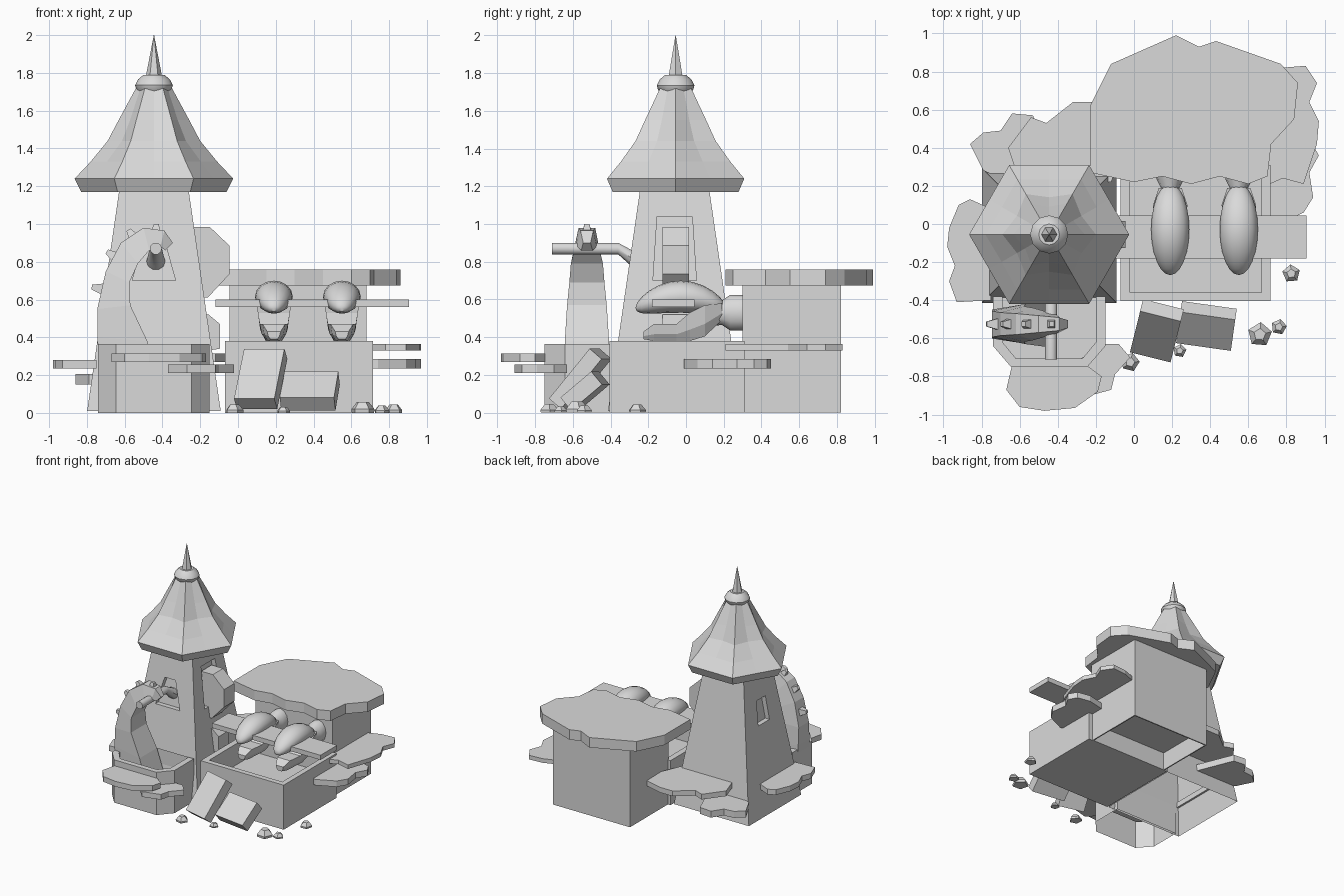
import bpy, bmesh, math, random
from mathutils import Vector, Matrix, Euler

if "Cube" in bpy.data.objects:
    bpy.data.objects.remove(bpy.data.objects["Cube"])

random.seed(4)
stone = bpy.data.materials.new("plain_grey")
stone.diffuse_color = (0.7, 0.7, 0.7, 1)
stone.use_nodes = True
stone.node_tree.nodes["Principled BSDF"].inputs["Base Color"].default_value = stone.diffuse_color


def finish(name, bm, smooth=False):
    bmesh.ops.recalc_face_normals(bm, faces=bm.faces)
    me = bpy.data.meshes.new(name)
    bm.to_mesh(me)
    bm.free()
    me.materials.append(stone)
    ob = bpy.data.objects.new(name, me)
    bpy.context.collection.objects.link(ob)
    if smooth:
        bpy.ops.object.select_all(action='DESELECT')
        ob.select_set(True)
        bpy.context.view_layer.objects.active = ob
        bpy.ops.object.shade_smooth_by_angle(angle=math.radians(40))
    return ob


def loft(name, rings, cap_start=True, cap_end=True, smooth=False):
    """Skin a series of closed rings that have equal point counts."""
    bm = bmesh.new()
    vs = [[bm.verts.new(p) for p in r] for r in rings]
    n = len(rings[0])
    for a, b in zip(vs, vs[1:]):
        for i in range(n):
            j = (i + 1) % n
            bm.faces.new((a[i], a[j], b[j], b[i]))
    if cap_start:
        bm.faces.new(vs[0])
    if cap_end:
        bm.faces.new(vs[-1])
    return finish(name, bm, smooth)


def at_z(outline, z):
    return [(x, y, z) for x, y in outline]


def prism(name, outline, z0, z1):
    return loft(name, [at_z(outline, z0), at_z(outline, z1)])


def rect(x0, x1, y0, y1):
    return [(x0, y0), (x1, y0), (x1, y1), (x0, y1)]


def box(name, size, loc, rot=(0, 0, 0)):
    bm = bmesh.new()
    m = Matrix.Translation(loc) @ Euler(rot).to_matrix().to_4x4() @ Matrix.Diagonal((*size, 1))
    bmesh.ops.create_cube(bm, size=1, matrix=m)
    return finish(name, bm)


def basin(name, outer, inner, top, floor, bottom):
    loft(name, [at_z(outer, 0), at_z(outer, top), at_z(inner, top), at_z(inner, floor)], cap_start=bottom)


def circle(center, r, n, axis='z', squash=1):
    x, y, z = center
    out = []
    for i in range(n):
        a = math.tau * i / n
        c, s = r * squash * math.cos(a), r * math.sin(a)
        out.append((x + c, y + s, z) if axis == 'z' else (x + c, y, z + s))
    return out


# Hollow tower with three recessed windows
TX, TY = -0.445, -0.06


def half(z):
    return 0.355 - 0.17 * z / 1.17


tower = loft("tower", [at_z(rect(TX - half(z), TX + half(z), TY - half(z), TY + half(z)), z)
                       for z in (0.01, 1.2)])
cutters = []
for angle, z0, w0, z1, w1 in ((-90, 0.7, 0.115, 0.93, 0.05), (0, 0.7, 0.115, 1.04, 0.093),
                              (180, 0.73, 0.075, 0.93, 0.06)):
    rings = []
    for z, w in ((z0, w0), (z1, w1)):
        d = half(z)
        turn = Matrix.Rotation(math.radians(angle), 3, 'Z')
        pts = [turn @ Vector((o, u, z)) for o, u in rect(d - 0.04, d + 0.1, -w, w)]
        rings.append([(p.x + TX, p.y + TY, z) for p in pts])
    cutters.append(loft("window_cutter", rings))
    mod = tower.modifiers.new("window", 'BOOLEAN')
    mod.operation = 'DIFFERENCE'
    mod.object = cutters[-1]
bpy.context.view_layer.update()
cut = bpy.data.meshes.new_from_object(tower.evaluated_get(bpy.context.evaluated_depsgraph_get()))
tower.modifiers.clear()
tower.data = cut
for c in cutters:
    bpy.data.objects.remove(c)
bm = bmesh.new()
bm.from_mesh(cut)
low = [f for f in bm.faces if f.calc_center_median().z < 0.05]
bmesh.ops.delete(bm, geom=low, context='FACES')
bm.to_mesh(cut)
bm.free()

# Flared roof: six ridges with hollowed panels between them
rings = []
for z, r, dent in ((1.17, 0.385, 1), (1.24, 0.42, 1), (1.33, 0.335, 0.99), (1.44, 0.245, 0.92),
                   (1.55, 0.187, 0.9), (1.72, 0.095, 1)):
    ring = []
    for i in range(12):
        rr = r if i % 2 == 0 else r * 0.866 * dent
        a = math.tau * i / 12
        ring.append((TX + rr * math.cos(a), TY + 0.005 + rr * math.sin(a), z))
    rings.append(ring)
loft("tower_roof", rings)
loft("roof_collar", [circle((TX, TY + 0.005, z), r, 12) for z, r in
     ((1.69, 0.075), (1.71, 0.093), (1.735, 0.1), (1.765, 0.085), (1.79, 0.055))], smooth=True)
loft("roof_spike", [circle((TX, TY + 0.005, z), r, 6) for z, r in ((1.77, 0.045), (2.0, 0.001))])

# Rounded slab in the side window and the ledge below it
slab = [(-0.26, 0.985), (-0.15, 0.985), (-0.045, 0.885), (-0.045, 0.735), (-0.16, 0.61), (-0.26, 0.61)]
loft("window_slab", [[(x, y, z) for x, z in slab] for y in (-0.125, 0.015)])
ledge = [(-0.18, 0.52), (-0.155, 0.52), (-0.095, 0.47), (-0.095, 0.34), (-0.16, 0.33)]
loft("wall_ledge", [[(x, y, z) for x, z in ledge] for y in (-0.125, 0.015)])


# Front basin with its curved spout
def bay(w, chamfer, front, side):
    return [(-0.445 + s * x, y) for s, x, y in ((-1, w, -0.38), (-1, w, side), (-1, chamfer, front),
                                                (1, chamfer, front), (1, w, side), (1, w, -0.38))]


basin("front_basin", bay(0.295, 0.2, -0.75, -0.64), bay(0.245, 0.175, -0.705, -0.62), 0.365, 0.2, False)
spout = [(-0.73, 0.2, -0.42, 0.2, 0.12), (-0.745, 0.4, -0.48, 0.38, 0.117), (-0.745, 0.55, -0.57, 0.57, 0.105),
         (-0.70, 0.75, -0.575, 0.69, 0.093), (-0.62, 0.9, -0.53, 0.79, 0.085),
         (-0.5, 0.98, -0.47, 0.86, 0.068), (-0.39, 0.965, -0.41, 0.88, 0.052), (-0.345, 0.9, -0.385, 0.86, 0.03)]
SY = -0.525
loft("spout", [[(a, SY - w * 0.65, b), (a, SY + w * 0.65, b), (c, SY + w, d), (c, SY - w, d)]
               for a, b, c, d, w in spout])
for i, (x, z, tilt) in enumerate(((-0.74, 0.66, -80), (-0.665, 0.835, -57), (-0.56, 0.94, -35), (-0.435, 0.965, 5))):
    bm = bmesh.new()
    m = (Matrix.Translation((x, SY, z)) @ Matrix.Rotation(math.radians(tilt), 4, 'Y')
         @ Matrix.Rotation(math.radians(45), 4, 'Z'))
    bmesh.ops.create_cone(bm, cap_ends=True, segments=4, radius1=0.046, radius2=0.018, depth=0.07, matrix=m)
    finish("spout_stud_%d" % i, bm)

# Water pipe running from the tower through the spout
loft("pipe", [circle((TX + 0.01, y, z), r, 10, 'y') for y, z, r in
     ((-0.71, 0.87, 0.032), (-0.36, 0.87, 0.032), (-0.29, 0.82, 0.045), (-0.22, 0.78, 0.055))], smooth=True)

# Bath and the block house behind it, open underneath
basin("bath", rect(-0.07, 0.715, -0.405, 0.31), rect(-0.02, 0.67, -0.36, 0.28), 0.38, 0.2, True)
house = rect(-0.045, 0.68, 0.3, 0.82)
loft("back_house", [at_z(rect(-0.035, 0.67, 0.315, 0.81), z) for z in (0.15, 0)] +
     [at_z(house, 0), at_z(house, 0.7)])
prism("back_house_roof",
      [(-0.23, 0.27), (-0.23, 0.62), (-0.12, 0.84), (0.22, 0.99), (0.34, 0.93), (0.43, 0.96), (0.77, 0.84),
       (0.86, 0.74), (0.84, 0.55), (0.72, 0.42), (0.70, 0.25), (0.6, 0.21), (0.45, 0.25), (0.3, 0.21),
       (0.15, 0.25), (0.0, 0.22)], 0.675, 0.76)
prism("cross_plank", rect(-0.12, 0.905, -0.18, 0.045), 0.56, 0.6)


# Pair of beaked taps over the bath
def jaw(name, cx, cz, size, droop):
    bm = bmesh.new()
    bmesh.ops.create_uvsphere(bm, u_segments=16, v_segments=12, radius=1,
                              matrix=Matrix.Rotation(math.pi / 2, 4, 'X'))
    for v in bm.verts:
        y = v.co.y
        v.co = Vector((cx + v.co.x * size[0], -0.028 + y * size[1], cz + v.co.z * size[2] - droop * y * y))
    finish(name, bm, True)


for side, cx in (("left", 0.19), ("right", 0.55)):
    jaw(side + "_upper_jaw", cx, 0.615, (0.1, 0.24, 0.085), 0.06)
    rings = []
    for y, top, bottom, w in ((-0.225, 0.43, 0.39, 0.035), (-0.17, 0.47, 0.38, 0.06), (-0.05, 0.47, 0.38, 0.075),
                              (0.02, 0.53, 0.38, 0.085), (0.1, 0.57, 0.405, 0.09), (0.19, 0.58, 0.49, 0.06)):
        mid = bottom + 0.4 * (top - bottom)
        rings.append([(cx + w * k, y, z) for k, z in ((-1, top), (1, top), (0.85, mid), (0.5, bottom),
                                                      (-0.5, bottom), (-0.85, mid))])
    loft(side + "_lower_jaw", rings)
    loft(side + "_neck", [circle((cx, y, 0.53), r, 12, 'y', 0.75) for y, r in
         ((0.14, 0.07), (0.19, 0.065), (0.235, 0.095), (0.31, 0.095))], smooth=True)

# Leaning slabs in front of the bath
box("large_leaning_slab", (0.22, 0.345, 0.085), (0.12, -0.56, 0.18), (math.radians(50), 0, math.radians(-14)))
box("small_leaning_slab", (0.29, 0.215, 0.09), (0.38, -0.535, 0.115), (math.radians(40), 0, math.radians(-8)))

# Loose pebbles
for i, (x, y, r) in enumerate(((0.66, -0.58, 0.065), (0.76, -0.54, 0.042), (0.825, -0.26, 0.048),
                               (0.24, -0.665, 0.036), (-0.02, -0.725, 0.05))):
    a = random.random()
    loft("pebble_%d" % i, [[(x + r * s * math.cos(a + math.tau * k / 5), y + r * s * math.sin(a + math.tau * k / 5), z)
                            for k in range(5)] for z, s in ((0, 0.95), (r * 0.3, 1), (r * 0.9, 0.5))])

# Ragged shelf plates round the walls
prism("front_shelf", [(-0.64, -0.74), (-0.67, -0.87), (-0.6, -0.96), (-0.47, -0.98), (-0.31, -0.965),
                      (-0.19, -0.88), (-0.17, -0.8), (-0.25, -0.74)], 0.27, 0.315)
prism("front_low_shelf", [(-0.3, -0.72), (-0.37, -0.8), (-0.27, -0.91), (-0.12, -0.87), (-0.1, -0.79),
                          (-0.02, -0.7), (-0.08, -0.63), (-0.16, -0.63)], 0.21, 0.255)
prism("left_shelf", [(-0.75, -0.4), (-0.93, -0.41), (-0.97, -0.3), (-0.94, -0.22), (-0.98, -0.12),
                     (-0.97, -0.02), (-0.92, 0.1), (-0.86, 0.13), (-0.75, 0.08)], 0.235, 0.28)
prism("back_left_shelf", [(-0.72, 0.25), (-0.79, 0.28), (-0.86, 0.42), (-0.79, 0.48), (-0.7, 0.49),
                          (-0.64, 0.58), (-0.53, 0.57), (-0.4, 0.25)], 0.15, 0.205)
prism("back_shelf", [(-0.6, 0.22), (-0.66, 0.4), (-0.54, 0.56), (-0.46, 0.53), (-0.32, 0.64), (-0.2, 0.64),
                     (-0.05, 0.6), (-0.045, 0.4), (-0.12, 0.22)], 0.27, 0.315)
prism("right_shelf", [(0.67, 0.19), (0.67, 0.78), (0.78, 0.82), (0.9, 0.83), (0.96, 0.74), (0.92, 0.64),
                      (0.97, 0.54), (0.96, 0.42), (0.89, 0.21), (0.78, 0.24)], 0.33, 0.365)
prism("right_low_shelf", [(0.68, 0.0), (0.68, 0.42), (0.82, 0.45), (0.93, 0.43), (0.97, 0.36),
                          (0.92, 0.27), (0.94, 0.14), (0.89, 0.06), (0.74, -0.01)], 0.235, 0.285)
